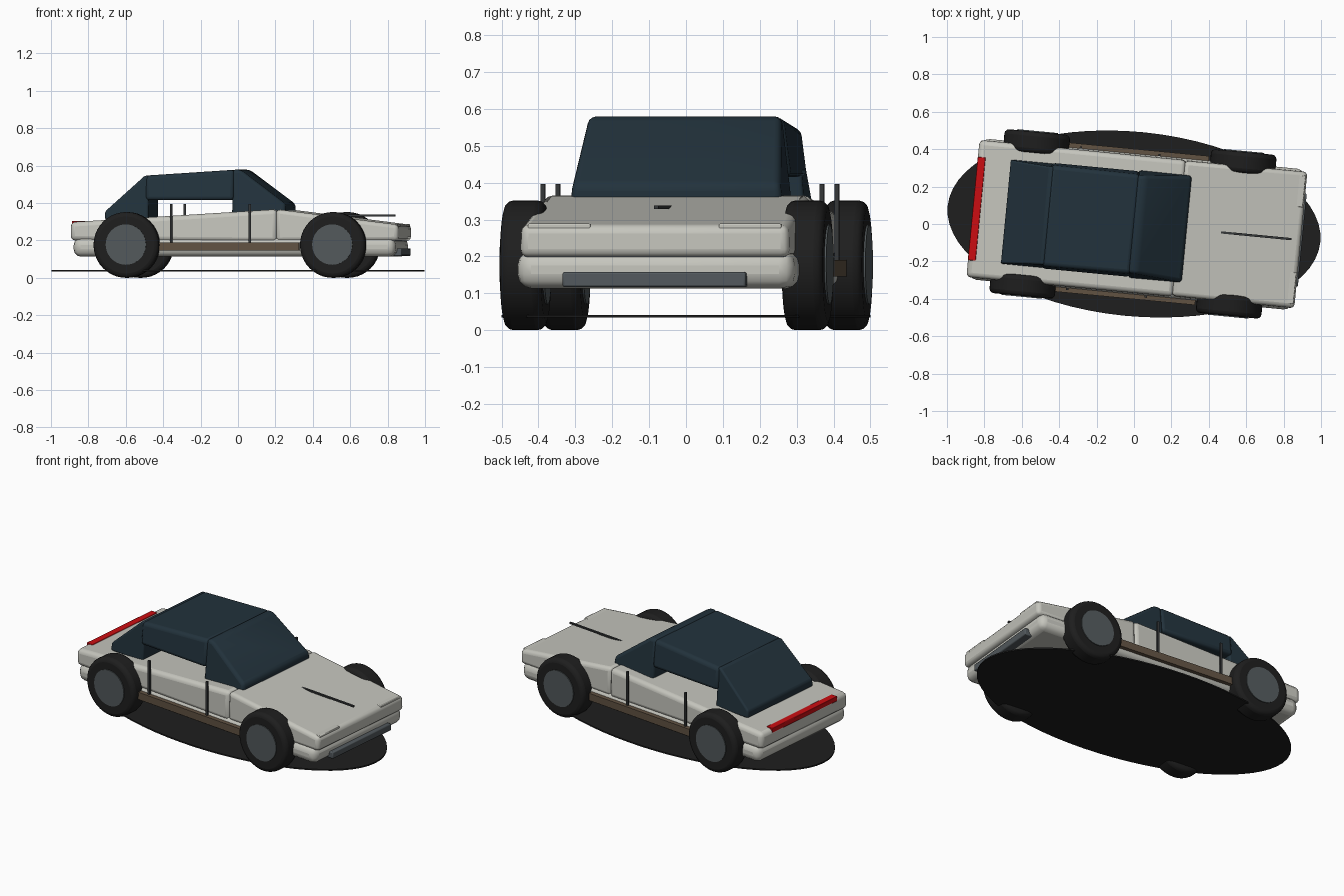
import bpy, bmesh, math
from mathutils import Matrix

if "Cube" in bpy.data.objects:
    bpy.data.objects.remove(bpy.data.objects["Cube"])

YAW = math.radians(-5.5)  # the whole car stands slightly turned


def material(name, rgb):
    m = bpy.data.materials.new(name)
    m.diffuse_color = (*rgb, 1)
    m.use_nodes = True
    m.node_tree.nodes["Principled BSDF"].inputs["Base Color"].default_value = m.diffuse_color
    return m


PAINT = material("off_white_paint", (0.56, 0.56, 0.51))
GLASS = material("dark_blue_glass", (0.016, 0.032, 0.045))
RUBBER = material("black_rubber", (0.013, 0.013, 0.013))
HUB = material("hub_grey", (0.085, 0.1, 0.105))
BUMPER = material("bumper_grey", (0.085, 0.1, 0.11))
TRIM = material("dark_trim", (0.035, 0.038, 0.04))
BROWN = material("brown_sill", (0.12, 0.085, 0.055))
RED = material("red_light", (0.6, 0.004, 0.006))


def finish(bm, name, mat, bevel=0.0, segments=3):
    bmesh.ops.recalc_face_normals(bm, faces=bm.faces)
    mesh = bpy.data.meshes.new(name)
    bm.to_mesh(mesh)
    bm.free()
    obj = bpy.data.objects.new(name, mesh)
    bpy.context.collection.objects.link(obj)
    mesh.materials.append(mat)
    obj.rotation_euler.z = YAW
    if bevel:
        mod = obj.modifiers.new("rounding", "BEVEL")
        mod.width = bevel
        mod.segments = segments
        mod.limit_method = 'ANGLE'
        mod.angle_limit = math.radians(25)
    bpy.ops.object.select_all(action='DESELECT')
    obj.select_set(True)
    bpy.context.view_layer.objects.active = obj
    bpy.ops.object.shade_smooth_by_angle(angle=math.radians(35))
    return obj


def slab(name, mat, profile, bottom_half, top_half, bevel):
    """Side profile of (x, z) points spread across y, tapering with height."""
    bm = bmesh.new()
    z0 = min(p[1] for p in profile)
    z1 = max(p[1] for p in profile)
    sides = []
    for s in (-1, 1):
        ring = []
        for x, z in profile:
            t = (z - z0) / (z1 - z0)
            ring.append(bm.verts.new((x, s * (bottom_half + t * (top_half - bottom_half)), z)))
        sides.append(ring)
        bm.faces.new(ring)
    a, b = sides
    n = len(profile)
    for i in range(n):
        j = (i + 1) % n
        bm.faces.new((a[i], a[j], b[j], b[i]))
    return finish(bm, name, mat, bevel)


def box(name, mat, xs, ys, zs, bevel=0.0):
    bm = bmesh.new()
    bmesh.ops.create_cube(bm, size=1)
    for v in bm.verts:
        v.co = [lo + (c + 0.5) * (hi - lo) for c, (lo, hi) in zip(v.co, (xs, ys, zs))]
    return finish(bm, name, mat, bevel, 2)


def disc(name, mat, center, radius, depth, turn=None, stretch=1.0, bevel=0.0, sides=40):
    bm = bmesh.new()
    bmesh.ops.create_cone(bm, cap_ends=True, segments=sides, radius1=radius, radius2=radius, depth=depth)
    m = Matrix.Translation(center) @ (turn or Matrix.Diagonal((stretch, 1, 1, 1)))
    bmesh.ops.transform(bm, matrix=m, verts=bm.verts)
    return finish(bm, name, mat, bevel)


# Body shell
slab("lower_body", PAINT, [(-0.85, 0.113), (-0.85, 0.215), (0.88, 0.215), (0.88, 0.113)], 0.378, 0.378, 0.04)
slab("rear_body", PAINT, [(-0.865, 0.2), (-0.865, 0.298), (0.245, 0.367), (0.245, 0.19)], 0.37, 0.365, 0.025)
slab("hood", PAINT, [(0.238, 0.195), (0.238, 0.367), (0.896, 0.284), (0.896, 0.198)], 0.367, 0.362, 0.022)

# Cabin: sloping rear window, floating roof, windscreen block
slab("rear_window", GLASS, [(-0.688, 0.31), (-0.688, 0.355), (-0.475, 0.547), (-0.455, 0.547), (-0.455, 0.31)],
     0.28, 0.262, 0.018)
slab("roof", GLASS, [(-0.47, 0.415), (-0.47, 0.547), (0.005, 0.578), (0.005, 0.415)], 0.286, 0.265, 0.02)
slab("windscreen", GLASS, [(-0.005, 0.335), (-0.005, 0.58), (0.04, 0.578), (0.283, 0.395), (0.283, 0.335)],
     0.29, 0.262, 0.018)

# Front and rear details
box("front_bumper", BUMPER, (0.828, 0.904), (-0.25, 0.25), (0.117, 0.158), 0.006)
box("hood_strip", TRIM, (0.36, 0.845), (-0.006, 0.006), (0.329, 0.338))
box("tail_light", RED, (-0.866, -0.824), (-0.277, 0.277), (0.275, 0.304), 0.003)

turn = Matrix.Rotation(math.pi / 2, 4, 'X')
for s, side in ((-1, "right"), (1, "left")):
    def span(a, b):
        return tuple(sorted((s * a, s * b)))
    box(f"headlight_lid_{side}", PAINT, (0.828, 0.89), span(0.175, 0.345), (0.265, 0.289), 0.004)
    box(f"sill_{side}", BROWN, (-0.39, 0.366), span(0.36, 0.4), (0.146, 0.19))
    # Upright posts along the doors
    for x, place in ((-0.322, "rear"), (0.1, "front")):
        box(f"{place}_post_{side}", TRIM, (x - 0.006, x + 0.006), span(0.374, 0.386), (0.185, 0.396))
    # Wheels
    for x, place in ((-0.56, "rear"), (0.549, "front")):
        disc(f"{place}_tyre_{side}", RUBBER, (x, s * 0.384, 0.176), 0.176, 0.112, turn, bevel=0.024)
        disc(f"{place}_hub_{side}", HUB, (x, s * 0.384, 0.178), 0.108, 0.122, turn)

# Flat oval plate under the car
disc("ground_plate", RUBBER, (0, 0, 0.038), 0.493, 0.008, stretch=2.03, sides=64)
